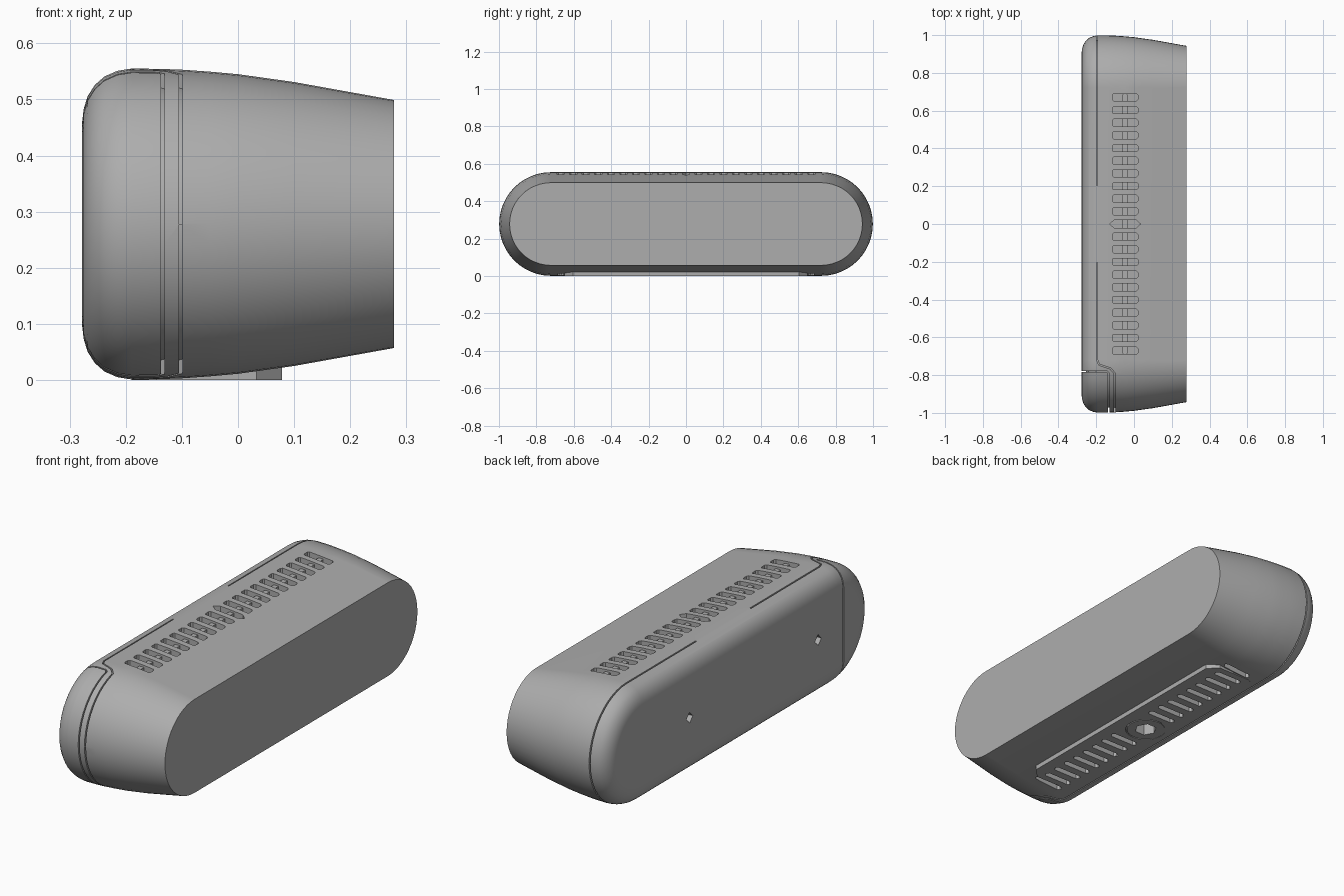
import bpy, bmesh, math
from mathutils import Vector

cube = bpy.data.objects.get("Cube")
if cube:
    bpy.data.objects.remove(cube, do_unlink=True)

grey = bpy.data.materials.new("plain_grey")
grey.use_nodes = True
GREY = (0.42, 0.42, 0.42, 1)
grey.diffuse_color = GREY
grey.node_tree.nodes["Principled BSDF"].inputs["Base Color"].default_value = GREY

MID = 0.278       # height of the body axis
STRAIGHT = 0.722  # half length of the straight sides
STEP = 0.067      # spacing of the vents


def finish(name, bm, cutter=False):
    bmesh.ops.recalc_face_normals(bm, faces=bm.faces)
    mesh = bpy.data.meshes.new(name)
    bm.to_mesh(mesh)
    bm.free()
    mesh.materials.append(grey)
    obj = bpy.data.objects.new(name, mesh)
    bpy.context.collection.objects.link(obj)
    if cutter:
        obj.hide_render = True
        obj.display_type = 'WIRE'
    return obj


def loft(name, profile, steps=24):
    """Stadium sections stacked along x from (x, radius) pairs."""
    bm = bmesh.new()
    rings = []
    for x, r in profile:
        ring = []
        for side in (1, -1):
            for i in range(steps + 1):
                a = math.pi * i / steps
                ring.append(bm.verts.new((x, side * (STRAIGHT + r * math.sin(a)),
                                          MID + side * r * math.cos(a))))
        rings.append(ring)
    n = len(rings[0])
    for a, b in zip(rings, rings[1:]):
        for i in range(n):
            j = (i + 1) % n
            bm.faces.new((a[i], a[j], b[j], b[i]))
    bm.faces.new(rings[0])
    bm.faces.new(rings[-1])
    return finish(name, bm)


def prism(bm, points, z0, z1):
    """Upright prism over a plan outline."""
    low = [bm.verts.new((x, y, z0)) for x, y in points]
    high = [bm.verts.new((x, y, z1)) for x, y in points]
    n = len(points)
    bm.faces.new(low)
    bm.faces.new(high)
    for i in range(n):
        j = (i + 1) % n
        bm.faces.new((low[i], low[j], high[j], high[i]))


def ribbon(bm, path, z0, z1, width=0.006):
    """Thin upright wall following a plan path, with mitred corners."""
    pts = [Vector(p) for p in path]
    left, right = [], []
    for i, p in enumerate(pts):
        d0 = (p - pts[max(i - 1, 0)]).normalized()
        d1 = (pts[min(i + 1, len(pts) - 1)] - p).normalized()
        d = (d0 + d1).normalized()
        ref = d1 if d1.length else d0
        off = Vector((-d.y, d.x)) * (width / 2 / max(d.dot(ref), 0.3))
        left.append(tuple(p + off))
        right.append(tuple(p - off))
    prism(bm, left + right[::-1], z0, z1)


def slot_outline(x0, x1, y, half, corner):
    return [(x0 + corner, y - half), (x1 - corner, y - half),
            (x1, y - half + corner), (x1, y + half - corner),
            (x1 - corner, y + half), (x0 + corner, y + half),
            (x0, y + half - corner), (x0, y - half + corner)]


def polygon(cx, cy, r, n):
    return [(cx + r * math.cos(math.tau * i / n), cy + r * math.sin(math.tau * i / n))
            for i in range(n)]


def cut(obj, *cutters):
    for c in cutters:
        m = obj.modifiers.new(c.name, 'BOOLEAN')
        m.object = c
        m.solver = 'EXACT'


# Body shell, and the core that forms the floor of every opening
profile = [(-0.278, 0.18), (-0.275, 0.205), (-0.268, 0.228), (-0.255, 0.248),
           (-0.238, 0.263), (-0.215, 0.273), (-0.19, 0.277), (-0.14, 0.2765),
           (-0.1, 0.275), (-0.05, 0.2715), (0, 0.267), (0.1, 0.253), (0.278, 0.221)]
body = loft("body_shell", profile)
core = loft("inner_core", [(-0.255, 0.17), (-0.24, 0.22), (-0.2, 0.25),
                           (-0.1, 0.25), (0.1, 0.228), (0.25, 0.2)])

# Base pad under the body
bm = bmesh.new()
prism(bm, slot_outline(-0.19, 0.078, 0, 0.65, 0.045), 0, 0.05)
pad = finish("base_pad", bm)

# Vents along the top, repeated below except around the mount
bm = bmesh.new()
for i in range(-10, 11):
    if i == 0:
        prism(bm, [(-0.13, 0), (-0.105, -0.02), (0.012, -0.02), (0.035, 0),
                   (0.012, 0.02), (-0.105, 0.02)], 0.4, 0.7)
        continue
    outline = slot_outline(-0.115, 0.02, i * STEP, 0.019, 0.007)
    prism(bm, outline, 0.4, 0.7)
    if abs(i) > 1:
        prism(bm, slot_outline(-0.125, 0.02, i * STEP, 0.014, 0.01), -0.1, 0.15)
vents = finish("vent_cutter", bm, True)

# Rail crossing behind the top vents
bm = bmesh.new()
prism(bm, slot_outline(-0.06, -0.035, 0, 0.69, 0.004), 0.5, 0.539)
finish("vent_rail", bm)

# Seams between front cover, body and end cap
SEAM = -0.195
bm = bmesh.new()
tail = [(SEAM, -0.72), (-0.185, -0.745), (-0.125, -0.765), (-0.102, -0.79), (-0.102, -1.1)]
ribbon(bm, [(SEAM, 1.1), (SEAM, 0.203)], MID, 0.7)
ribbon(bm, [(SEAM, -0.203)] + tail, MID, 0.7)
ribbon(bm, [(SEAM, 1.1)] + tail, -0.1, MID - 0.001)
ribbon(bm, [(-0.4, -0.78), (-0.145, -0.78), (-0.134, -0.79), (-0.134, -1.1)], -0.1, 0.7)
seams = finish("seam_cutter", bm, True)

# Latch outline on top
bm = bmesh.new()
for s in (1, -1):
    ribbon(bm, [(-0.19, s * 0.2), (-0.235, s * 0.155), (-0.235, s * 0.002)], 0.4, 0.7, 0.005)
    ribbon(bm, [(-0.19, s * 0.2), (-0.145, s * 0.155), (-0.145, s * 0.002)], 0.4, 0.7, 0.005)
latch = finish("latch_cutter", bm, True)

# Mount hole in the base and the ring groove around it
bm = bmesh.new()
prism(bm, polygon(-0.07, 0, 0.05, 6), -0.1, 0.15)
mount = finish("mount_hole_cutter", bm, True)
bm = bmesh.new()
ring = polygon(-0.07, 0, 0.092, 32)
inner = polygon(-0.07, 0, 0.087, 32)
for a in range(32):
    b = (a + 1) % 32
    prism(bm, [ring[a], ring[b], inner[b], inner[a]], -0.1, 0.012)
bmesh.ops.remove_doubles(bm, verts=bm.verts, dist=0.0001)
seen = {}
for f in bm.faces:
    seen.setdefault(frozenset(f.verts), []).append(f)
bmesh.ops.delete(bm, geom=[f for f in bm.faces if abs(f.normal.z) < 0.5 and
                           f.calc_area() < 0.005 * 0.12], context='FACES_ONLY')
ring_groove = finish("mount_ring_cutter", bm, True)

# Two small holes in the broad flat face
bm = bmesh.new()
for y in (0.37, -0.59):
    faces = []
    for x in (-0.35, -0.15):
        faces.append([bm.verts.new((x, y + dy, MID + dz)) for dy, dz in
                      ((0.024, 0), (0, 0.026), (-0.024, 0), (0, -0.026))])
    a, b = faces
    bm.faces.new(a)
    bm.faces.new(b)
    for i in range(4):
        j = (i + 1) % 4
        bm.faces.new((a[i], a[j], b[j], b[i]))
holes = finish("face_hole_cutter", bm, True)

cut(body, vents, seams, latch, mount, holes)
cut(core, mount, holes)
cut(pad, vents, mount, ring_groove)

# Bake the cuts, then smooth the rounded surfaces
for obj in (body, core, pad):
    bpy.ops.object.select_all(action='DESELECT')
    bpy.context.view_layer.objects.active = obj
    obj.select_set(True)
    for m in list(obj.modifiers):
        bpy.ops.object.modifier_apply(modifier=m.name)
    bpy.ops.object.shade_smooth_by_angle(angle=math.radians(25))
    w = obj.modifiers.new("weighted_normals", 'WEIGHTED_NORMAL')
    w.keep_sharp = True
for c in (vents, seams, latch, mount, ring_groove, holes):
    bpy.data.objects.remove(c, do_unlink=True)
